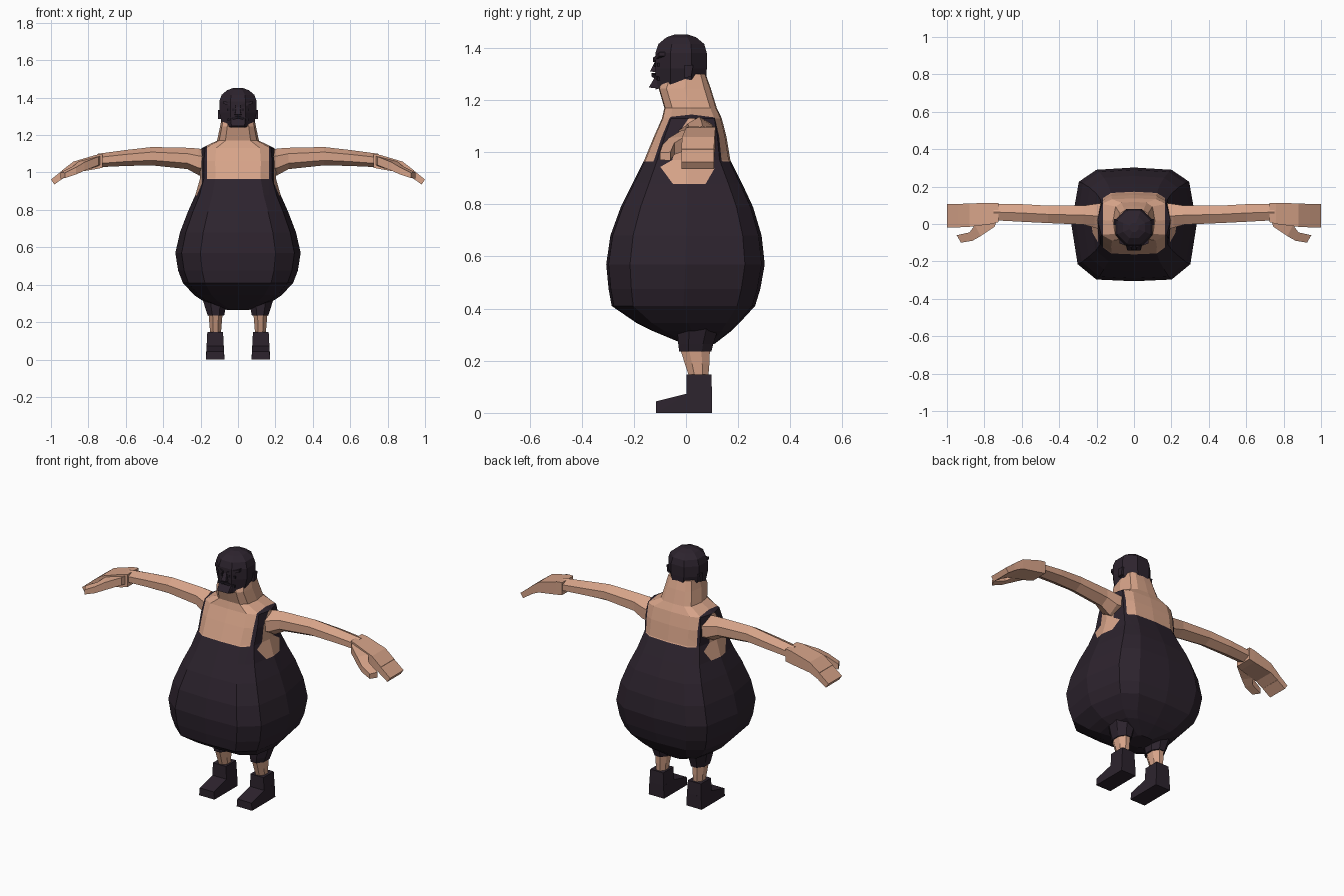
import bpy, bmesh, math
from mathutils import Vector


def material(name, col):
    m = bpy.data.materials.new(name)
    m.diffuse_color = (*col, 1)
    return m


SKIN = material("skin", (0.68, 0.37, 0.25))
DARK = material("dark_cloth", (0.026, 0.017, 0.027))
FACE = material("dark_features", (0.014, 0.010, 0.016))


def finish(bm, name, mats):
    bmesh.ops.recalc_face_normals(bm, faces=bm.faces[:])
    me = bpy.data.meshes.new(name)
    bm.to_mesh(me)
    bm.free()
    for m in mats:
        me.materials.append(m)
    ob = bpy.data.objects.new(name, me)
    bpy.context.collection.objects.link(ob)
    return ob


def loft(rings):
    """Skin a list of equal-length point rings and cap both ends."""
    bm = bmesh.new()
    vs = [[bm.verts.new(p) for p in r] for r in rings]
    n = len(vs[0])
    for a, b in zip(vs, vs[1:]):
        for i in range(n):
            j = (i + 1) % n
            bm.faces.new((a[i], a[j], b[j], b[i]))
    bm.faces.new(vs[0][::-1])
    bm.faces.new(vs[-1])
    return bm


def ring_z(shape, z, hx, y0, y1, cx=0.0):
    """Horizontal ring: half width hx, from y0 to y1."""
    cy, hy = (y0 + y1) / 2, (y1 - y0) / 2
    return [(cx + u * hx, cy + v * hy, z) for u, v in shape]


def ring_x(shape, s, x, y0, y1, z0, z1):
    """Ring across the arm, s is the side."""
    cy, hy, cz, hz = (y0 + y1) / 2, (y1 - y0) / 2, (z0 + z1) / 2, (z1 - z0) / 2
    return [(s * x, cy + u * hy, cz + v * hz) for u, v in shape]


def hull(name, pts, mat):
    bm = bmesh.new()
    for p in pts:
        bm.verts.new(p)
    bmesh.ops.convex_hull(bm, input=bm.verts[:])
    bmesh.ops.dissolve_limit(bm, angle_limit=0.02, verts=bm.verts[:], edges=bm.edges[:])
    return finish(bm, name, [mat])


half = [(0, -1), (0.6, -0.97), (0.9, -0.7), (1, 0), (0.88, 0.75), (0.6, 0.96), (0, 1)]
BODY = half + [(-x, y) for x, y in half[-2:0:-1]]
HEX = [(0, 1), (1, 0.45), (1, -0.45), (0, -1), (-1, -0.45), (-1, 0.45)]
BOX = [(-1, -1), (1, -1), (1, 1), (-1, 1)]
OCT = [(math.cos(math.radians(22.5 + 45 * i)) * 1.08,
        math.sin(math.radians(22.5 + 45 * i)) * 1.08) for i in range(8)]

# Torso and neck: z, half width, front y, back y
bm = loft([ring_z(BODY, *r) for r in (
    (0.265, 0.06, -0.01, 0.11), (0.315, 0.19, -0.13, 0.175), (0.345, 0.235, -0.19, 0.205),
    (0.41, 0.295, -0.285, 0.265), (0.475, 0.32, -0.297, 0.285), (0.57, 0.335, -0.306, 0.302),
    (0.68, 0.31, -0.29, 0.29), (0.79, 0.268, -0.25, 0.257), (0.88, 0.228, -0.205, 0.215),
    (0.97, 0.202, -0.16, 0.17), (1.06, 0.203, -0.123, 0.155), (1.13, 0.195, -0.092, 0.137),
    (1.17, 0.112, -0.083, 0.118), (1.245, 0.096, -0.105, 0.095), (1.30, 0.085, -0.08, 0.075))])

# Cut the neckline, straps and armholes into the torso
cuts = [((0, 0, 0.965), (0, 0, 1)), ((0, 0, 0.878), (0, 0, 1)),
        ((0, -0.05, 0.878), (0, 0.095, 0.07)), ((0, 0.075, 0.878), (0, -0.095, 0.055))]
cuts += [((s * x, 0, 0), (1, 0, 0)) for s in (-1, 1) for x in (0.165, 0.192)]
for co, no in cuts:
    near = [f for f in bm.faces if f.calc_center_median().z > 0.8]
    geom = near + list({e for f in near for e in f.edges}) + list({v for f in near for v in f.verts})
    bmesh.ops.bisect_plane(bm, geom=geom, plane_co=co, plane_no=no, dist=1e-5)
for f in bm.faces:
    c = f.calc_center_median()
    x = abs(c.x)
    armhole = (x > 0.192 and c.z > 0.878
               and all((c - Vector(co)).dot(Vector(no)) > 0 for co, no in cuts[2:4]))
    strap = 0.165 < x < 0.192 and c.z < 1.16
    chest = c.z > 0.965 and not strap
    f.material_index = 0 if armhole or chest else 1
finish(bm, "torso", [SKIN, DARK])

# Hooded head: z, half width, front y, back y, with the jaw rising to the back
rings = [ring_z(OCT, *r) for r in (
    (1.262, 0.084, -0.118, 0.078), (1.32, 0.100, -0.118, 0.080), (1.38, 0.100, -0.118, 0.080),
    (1.415, 0.088, -0.106, 0.070), (1.44, 0.058, -0.076, 0.040), (1.452, 0.024, -0.042, 0.006))]
rings[0] = [(x, y, z + (y + 0.02) * 0.22) for x, y, z in rings[0]]
finish(loft(rings), "head", [DARK])

# Face: chin, nose, and mirrored brows, eyes and ears
hull("chin_beard", [(s * w, y, z) for s in (-1, 1) for w, y, z in (
    (0.035, -0.143, 1.248), (0.05, -0.09, 1.243), (0.04, -0.112, 1.30), (0.05, -0.09, 1.30))], DARK)
hull("nose", [(s * w, y, z) for s in (-1, 1) for w, y, z in (
    (0.008, -0.115, 1.355), (0.016, -0.138, 1.31), (0.02, -0.11, 1.305))], DARK)
for s, side in ((1, "right"), (-1, "left")):
    hull(side + "_brow", [(s * x, y, z + dz) for x, z in ((0.012, 1.345), (0.078, 1.368))
                          for y in (-0.131 + x * 0.35, -0.095 + x * 0.35) for dz in (0, 0.016)], DARK)
    hull(side + "_eye", [(s * x, y, z) for x in (0.018, 0.058) for z in (1.328, 1.342)
                         for y in (-0.123 + max(0, x - 0.04) * 0.8, -0.10)], FACE)
    hull(side + "_moustache", [(s * x, y, z + dz) for x, z in ((0.0, 1.29), (0.055, 1.275))
                               for y in (-0.132 + x * 0.4, -0.09) for dz in (0, 0.014)], FACE)
    hull(side + "_ear", [(s * x, y, z) for x in (0.09, 0.107)
                         for y, z in ((-0.005, 1.285), (0.02, 1.29), (0.028, 1.335), (-0.005, 1.335))], DARK)

    # Arm: x, y range, z range
    finish(loft([ring_x(HEX, s, *r) for r in (
        (0.15, -0.04, 0.115, 0.985, 1.115), (0.21, -0.02, 0.107, 0.985, 1.128),
        (0.27, -0.003, 0.098, 1.018, 1.132), (0.46, 0.005, 0.098, 1.038, 1.136),
        (0.60, 0.012, 0.106, 1.035, 1.12), (0.75, 0.02, 0.108, 1.028, 1.10))]), side + "_arm", [SKIN])

    # Hand with a slightly wider wrist step, then the bent fingers
    finish(loft([ring_x(BOX, s, *r) for r in (
        (0.725, 0.01, 0.113, 1.025, 1.098), (0.76, 0.0, 0.113, 1.018, 1.094),
        (0.88, -0.015, 0.11, 0.998, 1.058), (0.94, -0.018, 0.107, 0.968, 1.012))]),
        side + "_hand", [SKIN])
    hull(side + "_fingers", [(s * x, y, z) for y in (-0.018, 0.107) for x, z in (
        (0.935, 1.014), (0.93, 0.972), (1.0, 0.962), (0.982, 0.936))], SKIN)

    # Thumb in two joints
    finish(loft([[(s * x, y, z) for x, y, z in r] for r in (
        ((0.73, 0.03, 1.04), (0.745, -0.015, 1.04), (0.745, -0.015, 1.085), (0.73, 0.03, 1.09)),
        ((0.85, -0.005, 1.005), (0.82, -0.065, 1.01), (0.82, -0.065, 1.055), (0.85, -0.005, 1.06)),
        ((0.88, -0.045, 0.99), (0.865, -0.09, 0.99), (0.865, -0.09, 1.028), (0.88, -0.045, 1.035)),
        ((0.948, -0.06, 0.968), (0.925, -0.1, 0.97), (0.925, -0.1, 0.998), (0.948, -0.06, 1.0)))]),
        side + "_thumb", [SKIN])

    # Shorts leg, bare shin and boot
    finish(loft([ring_z(OCT, z, h, a, b, s * cx) for z, h, a, b, cx in (
        (0.235, 0.044, -0.026, 0.097, 0.118), (0.265, 0.052, -0.03, 0.105, 0.12),
        (0.34, 0.075, -0.035, 0.13, 0.12))]), side + "_shorts_leg", [DARK])
    finish(loft([ring_z(OCT, z, h, a, b, s * 0.12) for z, h, a, b in (
        (0.13, 0.028, 0.015, 0.085), (0.19, 0.033, -0.005, 0.09), (0.25, 0.038, -0.024, 0.092))]),
        side + "_shin", [SKIN])
    finish(loft([ring_z(BOX, z, h, a, b, s * 0.122) for z, h, a, b in (
        (0.03, 0.046, 0.002, 0.1), (0.07, 0.046, 0.002, 0.1), (0.148, 0.042, 0.002, 0.097))]),
        side + "_boot_shaft", [DARK])
    hull(side + "_boot_foot", [(s * 0.122 + w * k, y, z) for w in (-1, 1) for y, z, k in (
        (-0.115, 0, 0.05), (-0.115, 0.044, 0.046), (0.004, 0.074, 0.046),
        (0.1, 0.074, 0.046), (0.1, 0, 0.05))], DARK)
